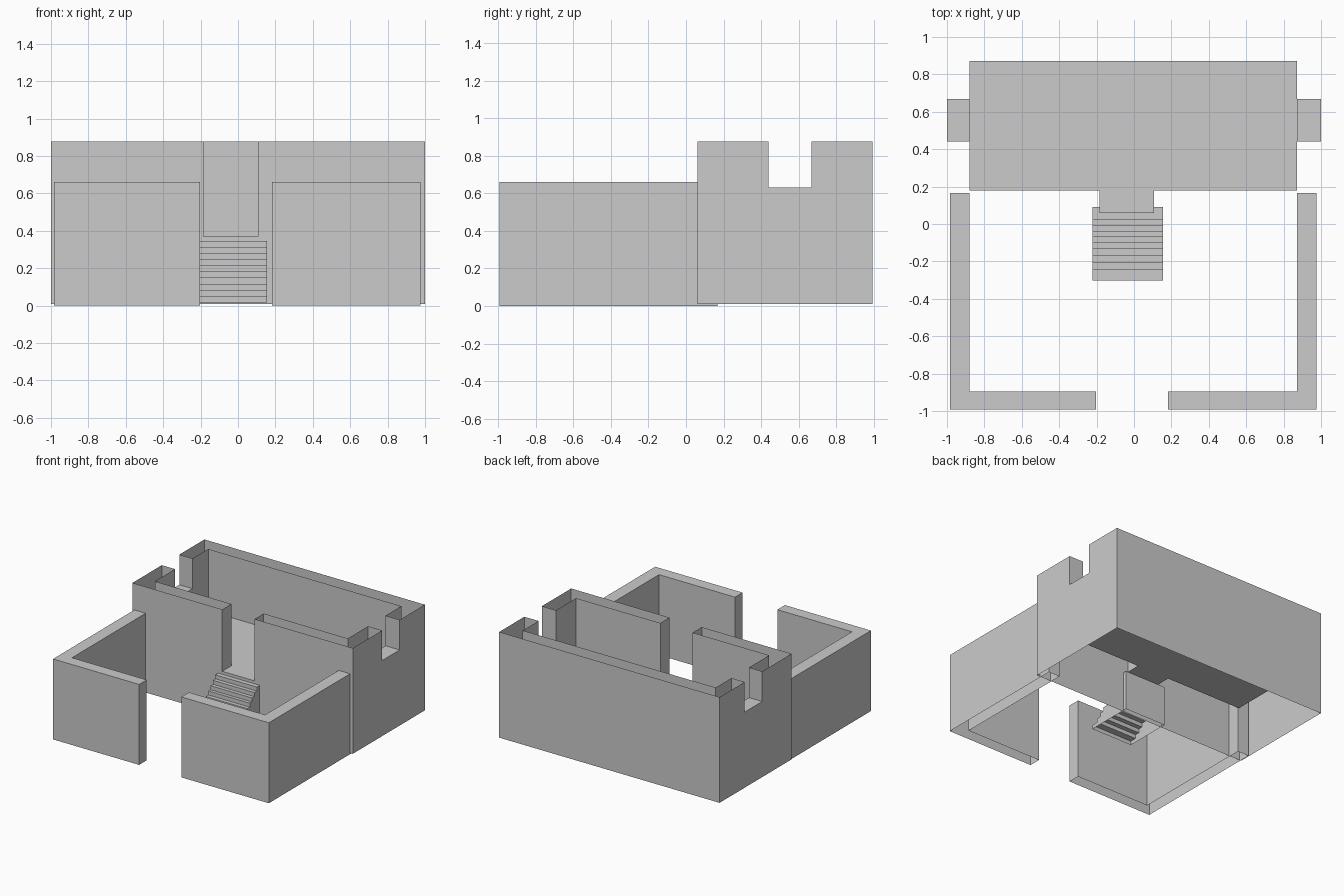
import bpy, bmesh

if "Cube" in bpy.data.objects:
    bpy.data.objects.remove(bpy.data.objects["Cube"])


def finish(bm, name):
    bmesh.ops.remove_doubles(bm, verts=bm.verts, dist=0.0005)
    bmesh.ops.recalc_face_normals(bm, faces=bm.faces)
    mesh = bpy.data.meshes.new(name)
    bm.to_mesh(mesh)
    bm.free()
    ob = bpy.data.objects.new(name, mesh)
    bpy.context.collection.objects.link(ob)
    return ob


def face(bm, pts):
    bm.faces.new([bm.verts.new(p) for p in pts])


def extrude_open(name, profile, offset, open_axis):
    """Extrude a profile into a closed solid, then remove its underside."""
    bm = bmesh.new()
    base = bm.faces.new([bm.verts.new(p) for p in profile])
    res = bmesh.ops.extrude_face_region(bm, geom=[base], use_keep_orig=True)
    moved = [v for v in res["geom"] if isinstance(v, bmesh.types.BMVert)]
    bmesh.ops.translate(bm, verts=moved, vec=offset)
    bmesh.ops.recalc_face_normals(bm, faces=bm.faces)
    low = min(v.co.z for v in bm.verts)
    under = [f for f in bm.faces if all(v.co.z < low + 0.001 for v in f.verts)]
    bmesh.ops.delete(bm, geom=under, context="FACES_ONLY")
    return finish(bm, name)


def notched(a0, a1, z0, n0, n1, nz):
    """Wall outline with a notch cut down from the top edge."""
    return [(a0, z0), (a1, z0), (a1, TOP), (n1, TOP), (n1, nz),
            (n0, nz), (n0, TOP), (a0, TOP)]


# Main hall: thin outer and inner shells, open along wall tops and underneath
TOP, BASE, FLOOR, SILL = 0.877, 0.01, 0.37, 0.63
OX0, OX1, OY0, OY1 = -1.0, 1.0, 0.06, 0.993
IX0, IX1, IY0, IY1 = -0.88, 0.872, 0.178, 0.872
DOOR = (-0.185, 0.108)
GAP = (0.44, 0.667)

bm = bmesh.new()
for y, a0, a1, z0 in ((OY0, OX0, OX1, BASE), (IY0, IX0, IX1, FLOOR)):
    if z0 == FLOOR:  # inner front wall: two panels beside the doorway
        for p, q in ((a0, DOOR[0]), (DOOR[1], a1)):
            face(bm, [(p, y, z0), (q, y, z0), (q, y, TOP), (p, y, TOP)])
    else:
        face(bm, [(a, y, z) for a, z in notched(a0, a1, z0, *DOOR, FLOOR)])
for y, a0, a1, z0 in ((OY1, OX0, OX1, BASE), (IY1, IX0, IX1, FLOOR)):
    face(bm, [(a0, y, z0), (a1, y, z0), (a1, y, TOP), (a0, y, TOP)])
for xo, xi in ((OX0, IX0), (OX1, IX1)):
    face(bm, [(xo, a, z) for a, z in notched(OY0, OY1, BASE, *GAP, SILL)])
    face(bm, [(xi, a, z) for a, z in notched(IY0, IY1, FLOOR, *GAP, SILL)])
    # side opening sill and jambs
    face(bm, [(xo, GAP[0], SILL), (xi, GAP[0], SILL),
              (xi, GAP[1], SILL), (xo, GAP[1], SILL)])
    for y in GAP:
        face(bm, [(xo, y, SILL), (xi, y, SILL), (xi, y, TOP), (xo, y, TOP)])
# doorway jambs
for x in DOOR:
    face(bm, [(x, OY0, FLOOR), (x, IY0, FLOOR), (x, IY0, TOP), (x, OY0, TOP)])
# raised floor including the threshold
face(bm, [(IX0, IY0, FLOOR), (DOOR[0], IY0, FLOOR), (DOOR[0], OY0, FLOOR),
          (DOOR[1], OY0, FLOOR), (DOOR[1], IY0, FLOOR), (IX1, IY0, FLOOR),
          (IX1, IY1, FLOOR), (IX0, IY1, FLOOR)])
finish(bm, "main_hall")

# Courtyard walls: L-shaped footprints either side of the gate
FY, FI, BY = -0.993, -0.895, 0.167
for name, xo, xi, xg in (("courtyard_wall_left", -0.983, -0.88, -0.202),
                         ("courtyard_wall_right", 0.975, 0.872, 0.182)):
    plan = [(xo, FY), (xg, FY), (xg, FI), (xi, FI), (xi, BY), (xo, BY)]
    extrude_open(name, [(x, y, 0) for x, y in plan], (0, 0, 0.66), "z")

# Stairs: stepped side profile, hollow underneath
risers = [-0.302, -0.247, -0.208, -0.17, -0.133, -0.099, -0.067, -0.04, -0.01, 0.022]
z0, rise = 0.018, 0.0328
profile = []
for i, y in enumerate(risers):
    profile += [(y, z0 + i * rise), (y, z0 + (i + 1) * rise)]
profile += [(0.092, z0 + 10 * rise), (0.092, z0)]
extrude_open("stairs", [(-0.222, y, z) for y, z in profile], (0.377, 0, 0), "z")
